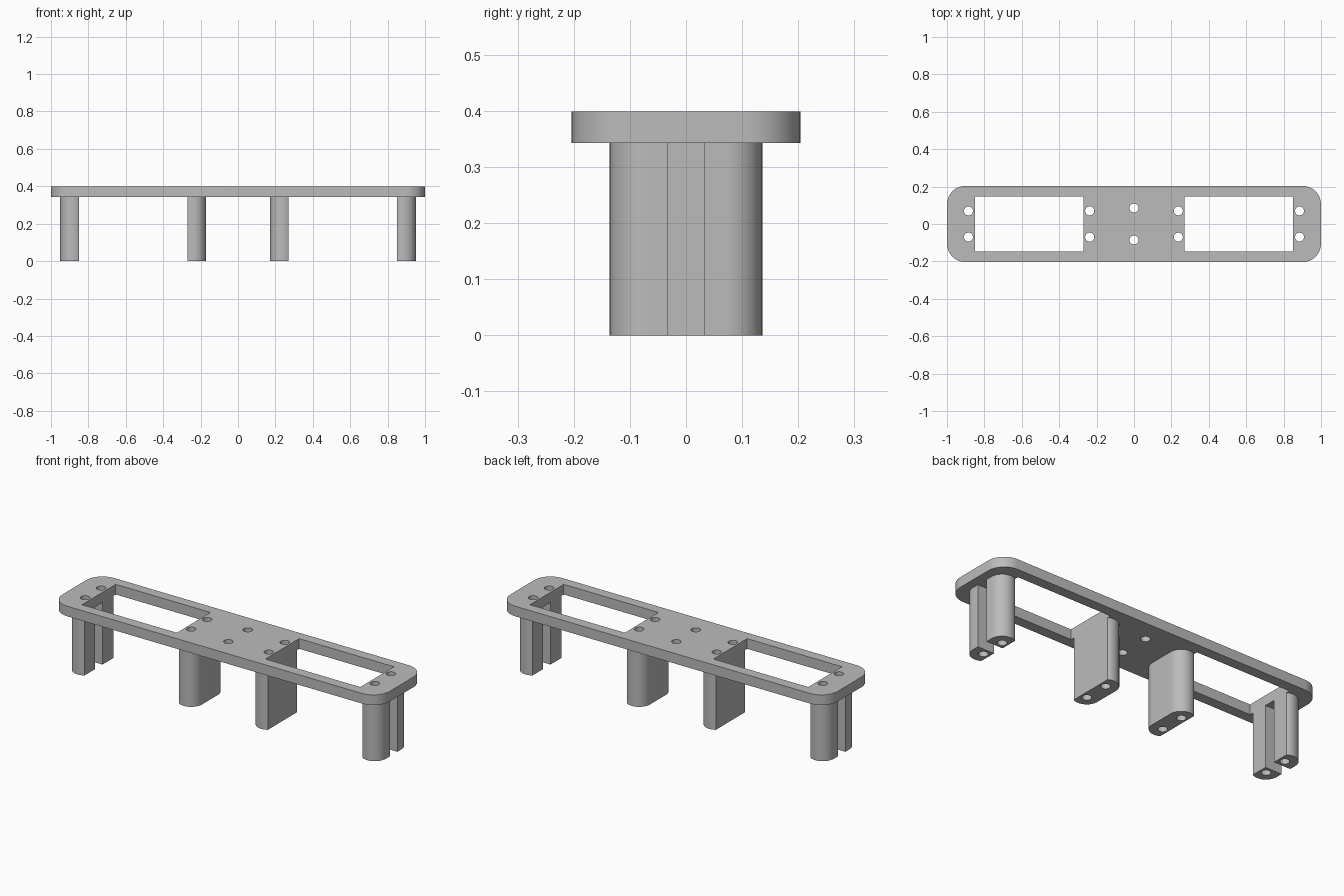
import bpy, bmesh
from math import sin, cos, pi

cube = bpy.data.objects.get("Cube")
if cube:
    bpy.data.objects.remove(cube)

PLATE_BOTTOM, PLATE_TOP = 0.343, 0.399
POST_R, HOLE_R = 0.066, 0.024
OUTER_X, INNER_X, HOLE_Y = 0.885, 0.237, 0.07
WINDOW_IN, WINDOW_OUT, WINDOW_Y = 0.271, 0.85, 0.147

grey = bpy.data.materials.new("plain grey")
grey.use_nodes = True
grey.diffuse_color = (0.5, 0.5, 0.5, 1)
grey.node_tree.nodes["Principled BSDF"].inputs["Base Color"].default_value = (0.5, 0.5, 0.5, 1)


def rounded_rect(cx, cy, hx, hy, r, steps=12):
    """Counter-clockwise outline of a rectangle with round corners."""
    points = []
    for i, (sx, sy) in enumerate([(1, 1), (-1, 1), (-1, -1), (1, -1)]):
        for k in range(steps + 1):
            a = pi / 2 * (i + k / steps)
            points.append((cx + sx * (hx - r) + r * cos(a), cy + sy * (hy - r) + r * sin(a)))
    return points


def box(x0, x1, y0, y1):
    return [(x0, y0), (x1, y0), (x1, y1), (x0, y1)]


def circle(cx, cy, r, n=32):
    return [(cx + r * cos(2 * pi * i / n), cy + r * sin(2 * pi * i / n)) for i in range(n)]


def prisms(name, outlines, z0, z1):
    """One object made of upright prisms, one per outline."""
    bm = bmesh.new()
    for outline in outlines:
        face = bm.faces.new([bm.verts.new((x, y, z0)) for x, y in outline])
        up = bmesh.ops.extrude_face_region(bm, geom=[face])["geom"]
        bmesh.ops.translate(bm, vec=(0, 0, z1 - z0),
                            verts=[g for g in up if isinstance(g, bmesh.types.BMVert)])
    bmesh.ops.remove_doubles(bm, verts=bm.verts, dist=1e-5)
    bmesh.ops.recalc_face_normals(bm, faces=bm.faces)
    mesh = bpy.data.meshes.new(name)
    bm.to_mesh(mesh)
    bm.free()
    mesh.materials.append(grey)
    obj = bpy.data.objects.new(name, mesh)
    bpy.context.collection.objects.link(obj)
    return obj


def activate(obj):
    bpy.ops.object.select_all(action='DESELECT')
    obj.select_set(True)
    bpy.context.view_layer.objects.active = obj


def cut(obj, outlines):
    """Cut upright openings right through an object."""
    cutter = prisms("cutter", outlines, -0.1, 0.6)
    cutter.hide_render = True
    mod = obj.modifiers.new("openings", 'BOOLEAN')
    mod.operation, mod.solver, mod.object = 'DIFFERENCE', 'EXACT', cutter
    activate(obj)
    bpy.ops.object.modifier_apply(modifier=mod.name)
    bpy.data.objects.remove(cutter)


def finish(obj):
    activate(obj)
    bpy.ops.object.shade_smooth_by_angle(angle=0.5)


def bolt_holes(x):
    return [circle(x, s * HOLE_Y, HOLE_R) for s in (-1, 1)]


# Top plate with two windows and ten bolt holes
plate = prisms("top_plate", [rounded_rect(0, 0, 1, 0.204, 0.1)], PLATE_BOTTOM, PLATE_TOP)
openings = [circle(0, s * 0.085, HOLE_R) for s in (-1, 1)]
for s in (-1, 1):
    openings.append(box(*sorted((s * WINDOW_IN, s * WINDOW_OUT)), -WINDOW_Y, WINDOW_Y))
    openings += bolt_holes(s * OUTER_X) + bolt_holes(s * INNER_X)
cut(plate, openings)
finish(plate)

# Support posts: rounded blocks cut flat along the window edges
for s, side in ((1, "left"), (-1, "right")):
    window = box(*sorted((s * WINDOW_IN, s * WINDOW_OUT)), -0.3, 0.3)
    for part, x in (("inner_support", INNER_X), ("outer_posts", OUTER_X)):
        outline = rounded_rect(s * x, 0, POST_R, HOLE_Y + POST_R, POST_R)
        post = prisms(f"{side}_{part}", [outline], 0, PLATE_BOTTOM)
        cut(post, [window])
        cut(post, bolt_holes(s * x))
        # The outer block is split into two posts by a slot
        if part == "outer_posts":
            cut(post, [box(s * x - 0.2, s * x + 0.2, -0.032, 0.032)])
        finish(post)
